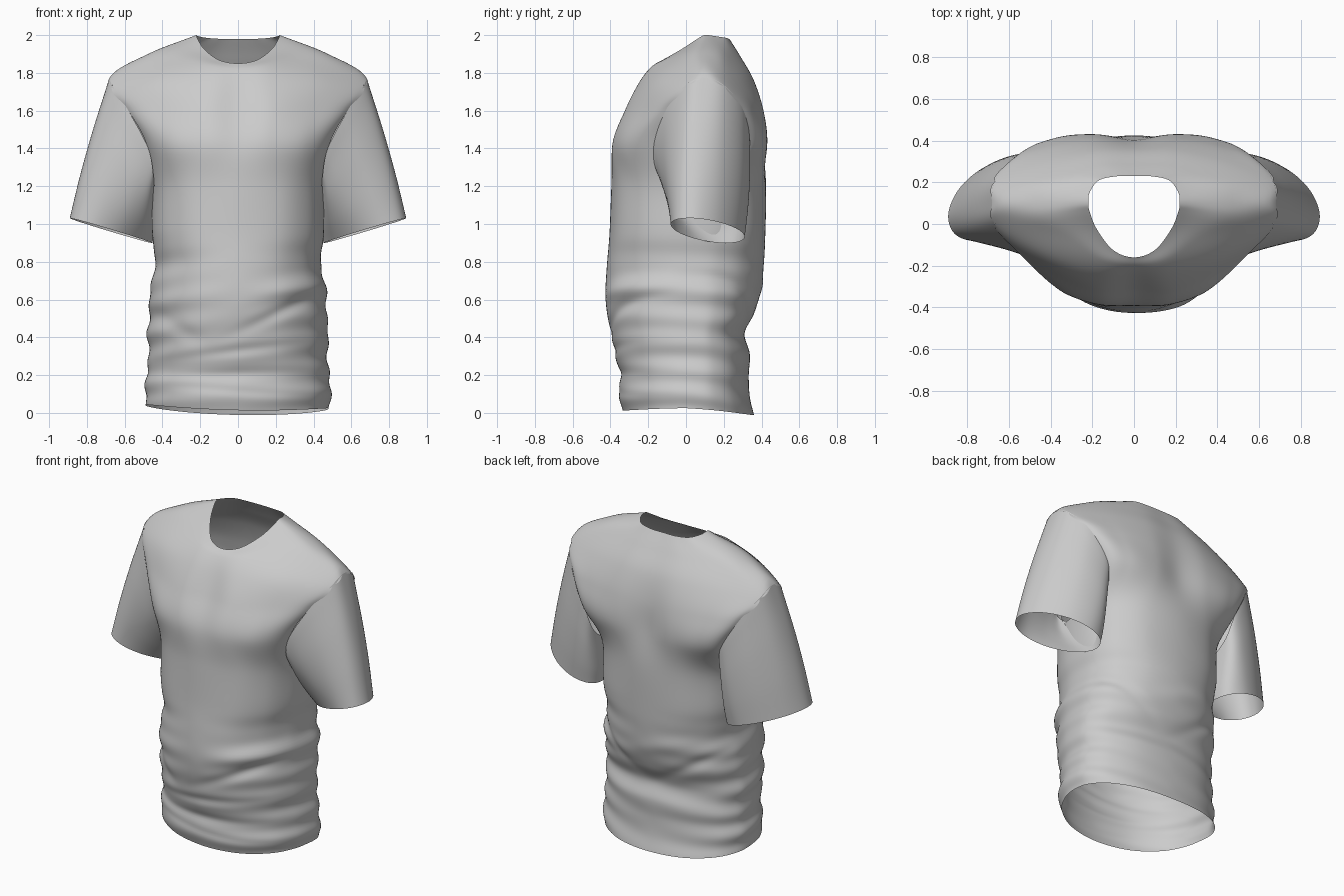
import bpy, math
from mathutils import Vector as V

if "Cube" in bpy.data.objects:
    bpy.data.objects.remove(bpy.data.objects["Cube"])

SUB = 8  # spline steps between key points


def spline(p0, p1, p2, p3, t):
    return 0.5 * (2 * p1 + (p2 - p0) * t + (2 * p0 - 5 * p1 + 4 * p2 - p3) * t * t
                  + (3 * p1 - p0 - 3 * p2 + p3) * t ** 3)


def smooth_closed(keys):
    n = len(keys)
    return [spline(keys[i - 1], keys[i], keys[(i + 1) % n], keys[(i + 2) % n], s / SUB)
            for i in range(n) for s in range(SUB)]


def smooth_open(keys):
    k = [2 * keys[0] - keys[1]] + keys + [2 * keys[-1] - keys[-2]]
    pts = [spline(*k[i:i + 4], s / SUB) for i in range(len(keys) - 1) for s in range(SUB)]
    return pts + [keys[-1]]


def loft(name, rings, skip=lambda row, col: False, shape=lambda p: p):
    """Smooth surface through closed key rings; skip leaves openings."""
    cols = [smooth_open(list(c)) for c in zip(*[smooth_closed(r) for r in rings])]
    n, m = len(cols), len(cols[0])
    verts = [shape(cols[c][r]) for r in range(m) for c in range(n)]
    faces = [(r * n + c, r * n + (c + 1) % n, (r + 1) * n + (c + 1) % n, (r + 1) * n + c)
             for r in range(m - 1) for c in range(n) if not skip(r // SUB, c // SUB)]
    me = bpy.data.meshes.new(name)
    me.from_pydata(verts, [], faces)
    me.validate()
    for p in me.polygons:
        p.use_smooth = True
    ob = bpy.data.objects.new(name, me)
    bpy.context.collection.objects.link(ob)
    return ob


def spow(v, e):
    return math.copysign(abs(v) ** e, v)


def mirrored(half):
    """Half ring, front centre to back centre, completed on the -x side."""
    pts = [V(p) for p in half]
    return pts + [V((-p.x, p.y, p.z)) for p in pts[-2:0:-1]]


# Lower torso: height, half width, front y, back y
levels = [(0.00, .484, -.335, .360), (0.09, .492, -.358, .338), (0.20, .483, -.350, .332),
          (0.31, .472, -.380, .338), (0.42, .480, -.398, .312), (0.53, .468, -.418, .362),
          (0.65, .468, -.426, .395), (0.79, .438, -.418, .412), (0.95, .455, -.405, .420),
          (1.20, .462, -.395, .424)]
angles = [math.radians(a) for a in (0, 25, 50, 72, 90, 108, 130, 155, 180)]


def torso_ring(z, w, yf, yb):
    half = []
    e = .92 if z < .85 else .85
    for a in angles:
        c, yc = spow(math.cos(a), e), .06
        y = yc - c * (yc - yf) if c > 0 else yc - c * (yb - yc)
        half.append((w * spow(math.sin(a), e) if 0 < a < 3.14 else 0, y, z))
    return mirrored(half)


# Upper torso: chest, upper chest, shoulder tip, yoke, neckline
upper = [
    [(0, -.385, 1.42), (.17, -.385, 1.42), (.36, -.315, 1.42), (.487, -.16, 1.43), (.5, .1, 1.43),
     (.49, .33, 1.42), (.37, .41, 1.42), (.19, .43, 1.42), (0, .408, 1.42)],
    [(0, -.31, 1.6), (.18, -.32, 1.6), (.40, -.235, 1.6), (.58, -.105, 1.6), (.6, .1, 1.6),
     (.59, .3, 1.6), (.42, .375, 1.6), (.2, .41, 1.6), (0, .395, 1.6)],
    [(0, -.245, 1.74), (.17, -.245, 1.745), (.42, -.15, 1.755), (.665, .0, 1.735), (.68, .1, 1.772),
     (.665, .205, 1.73), (.44, .3, 1.75), (.2, .355, 1.76), (0, .355, 1.76)],
    [(0, -.198, 1.815), (.15, -.175, 1.835), (.31, -.065, 1.875), (.45, .025, 1.893),
     (.47, .1, 1.903), (.45, .18, 1.89), (.32, .24, 1.89), (.16, .285, 1.885), (0, .288, 1.885)],
    [(0, -.16, 1.85), (.1, -.125, 1.868), (.178, -.025, 1.925), (.213, .06, 1.98), (.219, .1, 2.0),
     (.213, .15, 1.995), (.17, .208, 1.986), (.09, .228, 1.98), (0, .23, 1.98)]]

rings = [torso_ring(*l) for l in levels] + [mirrored(h) for h in upper]
first, tip = len(levels) - 1, len(levels) + 2

# Cloth folds: side (-1 front, 1 back), centre x, centre z, slope, length, width, depth
fold_lines = [(-1, .22, .53, .45, .22, .035, -.014), (-1, .28, .66, .25, .18, .05, .012),
              (-1, -.05, .20, .04, .38, .03, -.010), (-1, 0, .33, .12, .36, .03, -.012),
              (-1, .08, .10, -.06, .35, .025, -.007), (-1, -.32, .45, -.5, .12, .05, -.010),
              (1, .30, .62, .7, .16, .04, -.012), (1, -.25, .58, -.6, .2, .04, -.012),
              (1, -.10, .70, -.3, .25, .05, .008)]


def folds(p):
    """Slack folds round the waist and a slightly tilted hem."""
    x, y, z = p
    d = 0
    for side, cx, cz, slope, length, width, depth in fold_lines:
        near = max(0, min(1, .5 + side * (y - .03) / .25))
        off = z - cz - slope * (x - cx)
        d += near * depth * math.exp(-(off / width) ** 2 - ((x - cx) / length) ** 2)
    low = max(0, min(1, (.95 - z) / .3))
    d += low * .005 * math.sin(44 * z - 4 * x + 3 * y) * min(1, abs(x) / .4)
    s = 1 + d / .42
    hem = max(0, 1 - z / .3)
    lift = hem * (.014 - .02 * x + .09 * x * x - .025 * max(0, y) / .36)
    return V((x * s, y * s, z + lift))


# Torso with open armholes
loft("shirt_body", rings,
     skip=lambda r, c: first <= r < tip and c in (3, 4, 11, 12), shape=folds)

# Sleeve: armhole ring to elliptical cuff
armhole = [V(p) for p in (
    (.68, .1, 1.775), (.668, .0, 1.737), (.58, -.108, 1.6), (.475, -.172, 1.40),
    (.445, -.125, 1.24), (.435, .1, 1.16), (.445, .275, 1.24), (.48, .337, 1.41),
    (.588, .305, 1.6), (.667, .205, 1.732))]
cuff_c, cuff_a, cuff_b = V((.672, .115, .965)), V((.218, -.065, .065)), V((.02, -.185, .012))
cuff = [cuff_c + cuff_a * math.cos(i * math.pi / 5) + cuff_b * math.sin(i * math.pi / 5)
        for i in range(10)]
hole_c = sum(armhole, V()) / 10
sleeve_rings = []
for f in (0, .12, .4, .7, 1):
    mid = hole_c.lerp(cuff_c, f)
    ring = []
    for a, b in zip(armhole, cuff):
        p = a.lerp(b, f)
        ring.append(p + (p - mid).normalized() * .012 * math.sin(math.pi * f))
    sleeve_rings.append(ring)
sleeve = loft("sleeves", sleeve_rings)
sleeve.modifiers.new("other_side", "MIRROR")
